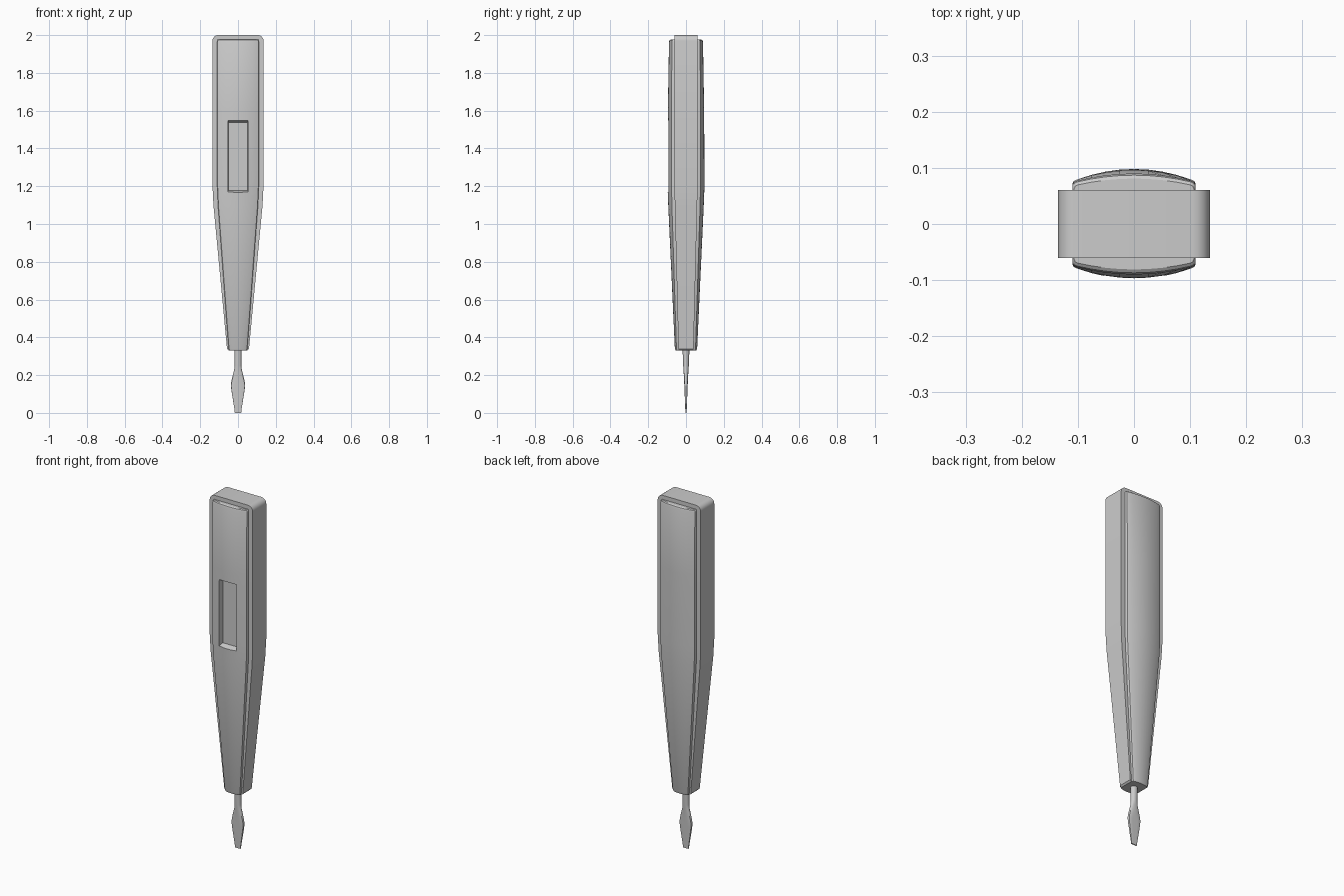
import bpy, bmesh, math

if "Cube" in bpy.data.objects:
    bpy.data.objects.remove(bpy.data.objects["Cube"])


def loft(name, rings):
    """Skin a stack of equal-length closed rings and cap both ends."""
    bm = bmesh.new()
    rows = [[bm.verts.new(p) for p in ring] for ring in rings]
    n = len(rows[0])
    for a, b in zip(rows, rows[1:]):
        for i in range(n):
            j = (i + 1) % n
            bm.faces.new((a[i], a[j], b[j], b[i]))
    bm.faces.new(rows[0])
    bm.faces.new(rows[-1])
    bmesh.ops.recalc_face_normals(bm, faces=bm.faces)
    me = bpy.data.meshes.new(name)
    bm.to_mesh(me)
    bm.free()
    ob = bpy.data.objects.new(name, me)
    bpy.context.collection.objects.link(ob)
    return ob


def activate(ob):
    bpy.ops.object.select_all(action='DESELECT')
    ob.select_set(True)
    bpy.context.view_layer.objects.active = ob


def smooth(ob):
    activate(ob)
    bpy.ops.object.shade_smooth_by_angle(angle=math.radians(30))


def rect(w, d, z):
    return [(-w, -d, z), (w, -d, z), (w, d, z), (-w, d, z)]


# Handle core: tapered slab with rounded top corners
core = [(0.050, 0.040, 0.33), (0.058, 0.040, 0.338), (0.130, 0.059, 1.10),
        (0.135, 0.061, 1.20)]
for k in range(7):
    a = math.radians(15 * k)
    core.append((0.105 + 0.03 * math.cos(a), 0.061, 1.97 + 0.03 * math.sin(a)))
smooth(loft("handle_core", [rect(*c) for c in core]))


# Crowned grip panels on the front and back
def panel_ring(sign, z, w, base, edge, crown):
    r = 0.008
    pts = [(-w, base - 0.02), (-w, edge - r), (-w + 0.3 * r, edge - 0.3 * r),
           (-w + r, edge)]
    for k in range(1, 8):
        t = -1 + k / 4
        pts.append(((w - r) * t, edge + (crown - edge) * (1 - t * t)))
    pts += [(-x, y) for x, y in reversed(pts[:4])]
    return [(x, sign * y, z) for x, y in pts]


# z, half width, seam depth, edge depth, crown depth
sections = [(0.330, 0.046, 0.040, 0.050, 0.055),
            (0.340, 0.050, 0.040, 0.053, 0.059),
            (1.100, 0.106, 0.059, 0.077, 0.094),
            (1.200, 0.110, 0.061, 0.079, 0.098),
            (1.600, 0.110, 0.061, 0.079, 0.096),
            (1.965, 0.110, 0.061, 0.077, 0.090),
            (1.973, 0.109, 0.061, 0.075, 0.087),
            (1.977, 0.107, 0.061, 0.070, 0.081)]
front = loft("front_panel", [panel_ring(-1, *s) for s in sections])
back = loft("back_panel", [panel_ring(1, *s) for s in sections])

# Window recess with drafted walls in the front panel
cutter = loft("window_cutter", [
    [(-w, y, z0), (w, y, z0), (w, y, z1), (-w, y, z1)]
    for y, w, z0, z1 in ((-0.13, 0.060, 1.157, 1.559), (-0.065, 0.050, 1.178, 1.538))])
cutter.hide_render = True
activate(front)
mod = front.modifiers.new("window", 'BOOLEAN')
mod.operation = 'DIFFERENCE'
mod.solver = 'EXACT'
mod.object = cutter
bpy.ops.object.modifier_apply(modifier=mod.name)
bpy.data.objects.remove(cutter)
smooth(front)
smooth(back)


# Shaft flowing into a flattened driver tip
def tip_ring(z, w, d, square):
    ring = []
    for k in range(24):
        a = math.radians(15 * k + 7.5)
        c, s = math.cos(a), math.sin(a)
        m = (1 - square) + square / max(abs(c), abs(s))
        ring.append((w * c * m, d * s * m, z))
    return ring


tip = [(0.35, 0.019, 0.019, 0), (0.25, 0.018, 0.015, 0), (0.225, 0.021, 0.013, 0.2),
       (0.17, 0.035, 0.010, 0.6), (0.145, 0.038, 0.009, 0.8),
       (0.12, 0.035, 0.008, 0.9), (0.02, 0.019, 0.004, 1), (0.0, 0.017, 0.003, 1)]
smooth(loft("driver_tip", [tip_ring(*t) for t in tip]))
